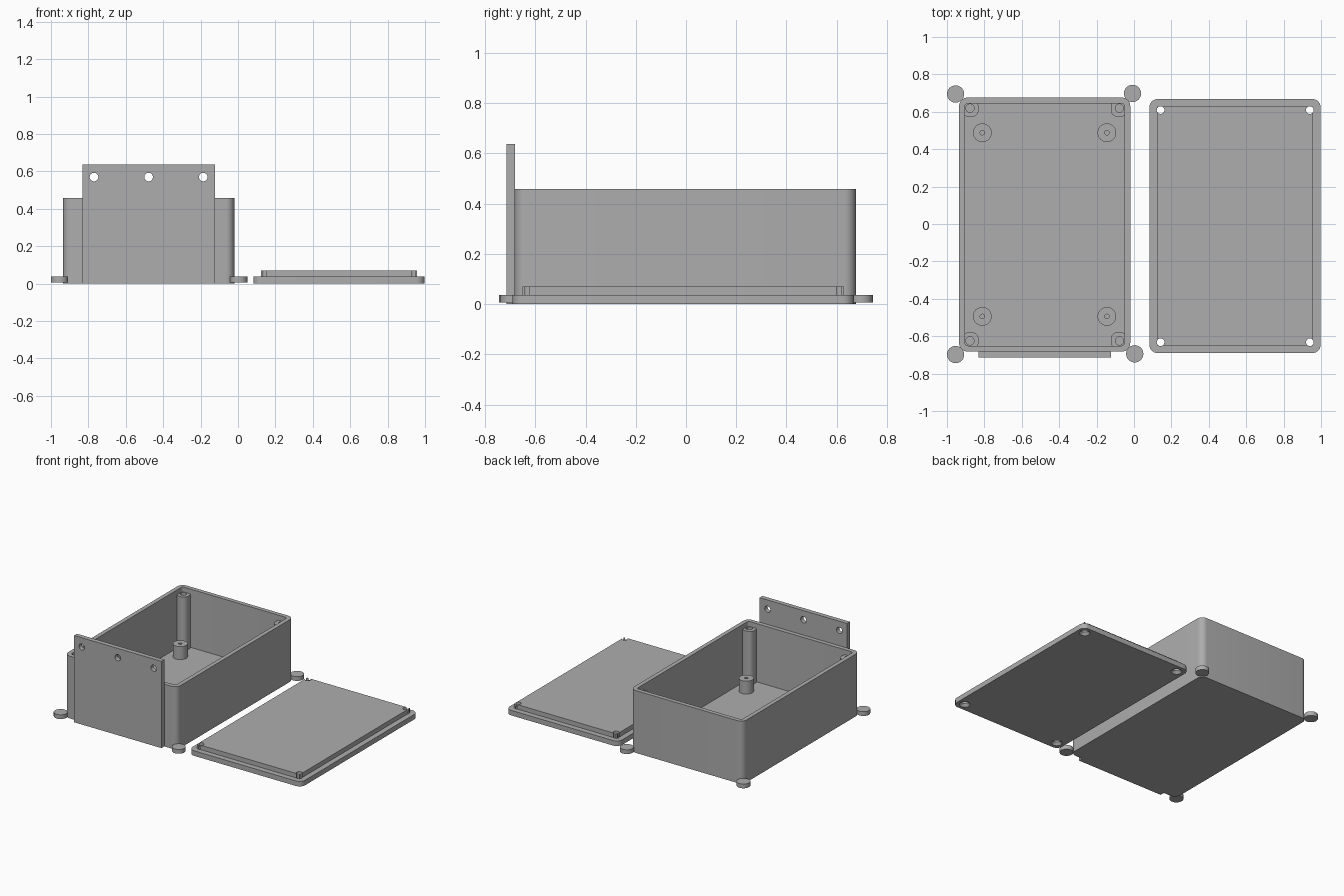
import bpy, bmesh, math

if "Cube" in bpy.data.objects:
    bpy.data.objects.remove(bpy.data.objects["Cube"])

grey = bpy.data.materials.new("grey plastic")
grey.diffuse_color = (0.42, 0.42, 0.42, 1)
grey.use_nodes = True
grey.node_tree.nodes["Principled BSDF"].inputs["Base Color"].default_value = grey.diffuse_color


def make_object(name, bm):
    bmesh.ops.recalc_face_normals(bm, faces=bm.faces)
    mesh = bpy.data.meshes.new(name)
    bm.to_mesh(mesh)
    bm.free()
    mesh.materials.append(grey)
    ob = bpy.data.objects.new(name, mesh)
    bpy.context.collection.objects.link(ob)
    return ob


def slab(name, x0, x1, y0, y1, z0, z1, r=0.0, steps=8):
    """Upright block with rounded vertical edges."""
    pts = []
    corners = [(x1, y1, 0), (x0, y1, 90), (x0, y0, 180), (x1, y0, 270)]
    for cx, cy, start in corners:
        if r == 0:
            pts.append((cx, cy))
            continue
        ox = cx - r if cx == x1 else cx + r
        oy = cy - r if cy == y1 else cy + r
        for i in range(steps + 1):
            a = math.radians(start + 90 * i / steps)
            pts.append((ox + r * math.cos(a), oy + r * math.sin(a)))
    bm = bmesh.new()
    face = bm.faces.new([bm.verts.new((x, y, z0)) for x, y in pts])
    top = bmesh.ops.extrude_face_region(bm, geom=[face])["geom"]
    bmesh.ops.translate(bm, vec=(0, 0, z1 - z0),
                        verts=[v for v in top if isinstance(v, bmesh.types.BMVert)])
    return make_object(name, bm)


def rod(name, x, y, z0, z1, r, r_top=None, sides=32):
    bm = bmesh.new()
    bmesh.ops.create_cone(bm, cap_ends=True, segments=sides, radius1=r,
                          radius2=r if r_top is None else r_top, depth=z1 - z0)
    ob = make_object(name, bm)
    ob.location = (x, y, (z0 + z1) / 2)
    return ob


def combine(ob, others, operation):
    """Apply a boolean with each helper, then remove the helper."""
    for other in others:
        other.hide_render = True
        mod = ob.modifiers.new("cut", "BOOLEAN")
        mod.operation, mod.solver, mod.object = operation, "EXACT", other
        bpy.context.view_layer.update()
        dg = bpy.context.evaluated_depsgraph_get()
        mesh = bpy.data.meshes.new_from_object(ob.evaluated_get(dg))
        ob.modifiers.clear()
        ob.data = mesh
        bpy.data.objects.remove(other)


# Open box with thin walls
X0, X1, Y0, Y1, H = -0.935, -0.02, -0.682, 0.676, 0.458
WALL = 0.031
box = slab("box", X0, X1, Y0, Y1, 0, H, 0.045)
combine(box, [slab("cavity", X0 + WALL, X1 - WALL, Y0 + WALL, Y1 - WALL,
                   0.03, H + 0.1, 0.016)], "DIFFERENCE")

# Screw posts in the four inner corners
for side_x, px in ((-1, -0.877), (1, -0.078)):
    for side_y, py in ((-1, -0.625), (1, 0.619)):
        xs = sorted((px - side_x * 0.046, px + side_x * 0.042))
        ys = sorted((py - side_y * 0.046, py + side_y * 0.042))
        post = slab("corner_post", *xs, *ys, 0.02, 0.422, 0.036)
        combine(post, [rod("hole", px, py, 0.2, 0.5, 0.022)], "DIFFERENCE")

# Board standoffs on the floor
for px in (-0.811, -0.145):
    for py in (-0.494, 0.488):
        standoff = rod("standoff", px, py, 0.02, 0.125, 0.05)
        combine(standoff, [rod("hole", px, py, 0.04, 0.2, 0.012, sides=16)], "DIFFERENCE")

# Tall mounting plate on the front, with three holes
plate = slab("mounting_plate", -0.832, -0.122, -0.715, -0.6815, 0, 0.638)
holes = []
for hx in (-0.77, -0.478, -0.186):
    hole = rod("hole", hx, -0.7, -0.1, 0.1, 0.023)
    hole.location.z = 0.57
    hole.rotation_euler.x = math.pi / 2
    holes.append(hole)
combine(plate, holes, "DIFFERENCE")

# Round pads at the box corners
for px, py in ((-0.954, 0.695), (-0.008, 0.698), (-0.954, -0.698), (0.004, -0.694)):
    rod("corner_pad", px, py, 0.006, 0.037, 0.046)

# Lid lying beside the box, with raised lip and countersunk holes
lid = slab("lid", 0.082, 0.998, -0.69, 0.668, 0, 0.037, 0.045)
combine(lid, [slab("lip", 0.122, 0.958, -0.65, 0.628, 0.02, 0.07)], "UNION")
cuts = []
for px in (0.142, 0.940):
    for py in (-0.632, 0.609):
        cuts.append(rod("hole", px, py, -0.1, 0.2, 0.0205))
        cuts.append(rod("countersink", px, py, -0.002, 0.02, 0.038, 0.0195))
combine(lid, cuts, "DIFFERENCE")

# Smooth curved walls, keep hard edges
for ob in bpy.context.scene.objects:
    ob.select_set(True)
bpy.context.view_layer.objects.active = box
bpy.ops.object.shade_smooth_by_angle(angle=math.radians(30))
